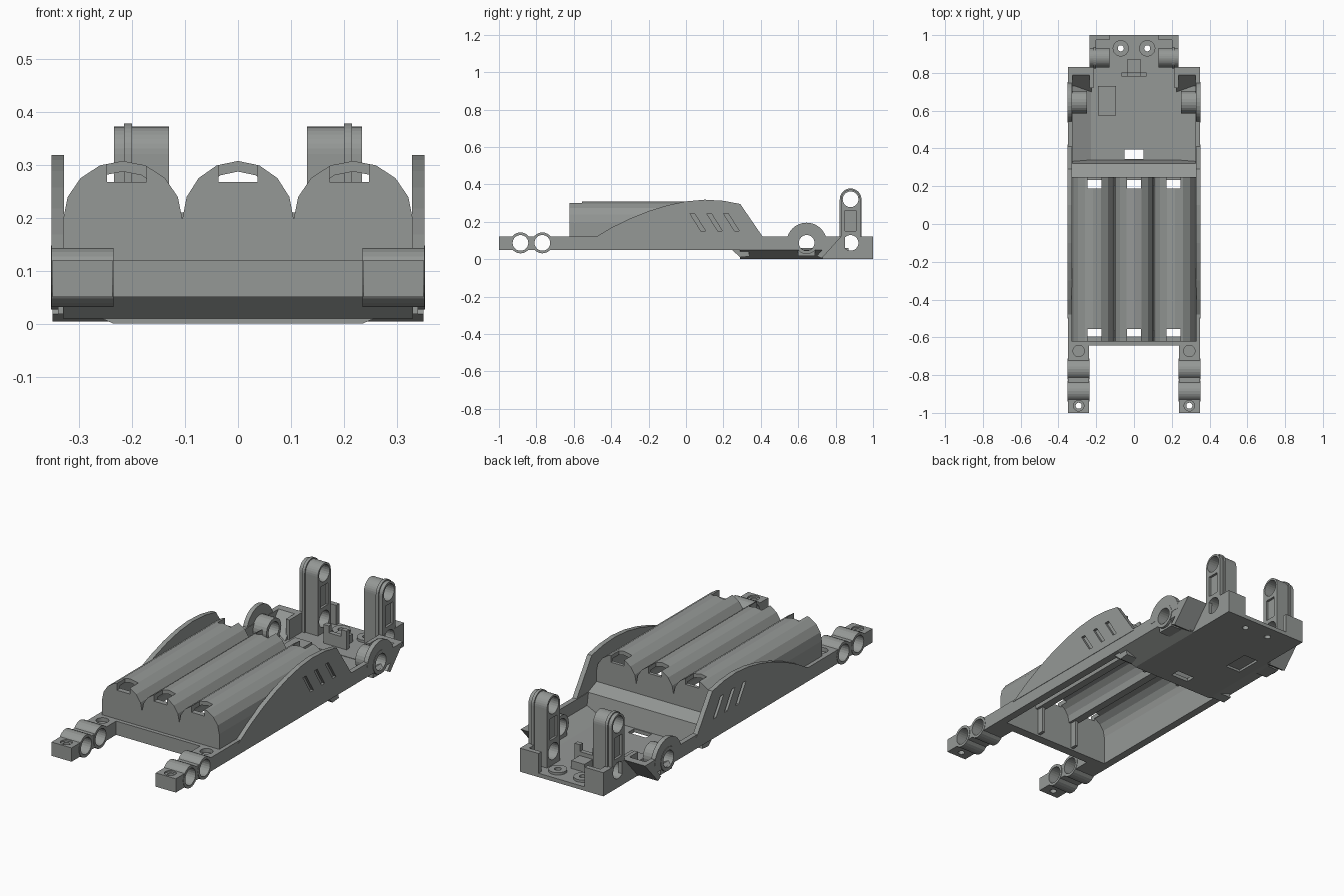
import bpy, bmesh, math
from mathutils import Vector

cube = bpy.data.objects.get("Cube")
if cube:
    bpy.data.objects.remove(cube, do_unlink=True)

grey = bpy.data.materials.new("matte grey")
grey.use_nodes = True
COLOR = (0.30, 0.315, 0.305, 1)
grey.diffuse_color = COLOR
next(n for n in grey.node_tree.nodes if n.type == 'BSDF_PRINCIPLED').inputs["Base Color"].default_value = COLOR

PLACE = {
    'x': lambda p, d: Vector((d, p[0], p[1])),
    'y': lambda p, d: Vector((p[0], d, p[1])),
    'z': lambda p, d: Vector((p[0], p[1], d)),
}


def prism(name, axis, profile, a, b):
    """Extrude a flat outline along an axis from a to b."""
    bm = bmesh.new()
    face = bm.faces.new([bm.verts.new(PLACE[axis](p, a)) for p in profile])
    out = bmesh.ops.extrude_face_region(bm, geom=[face])
    shift = PLACE[axis]((0, 0), b - a)
    bmesh.ops.translate(bm, vec=shift, verts=[v for v in out["geom"] if isinstance(v, bmesh.types.BMVert)])
    bmesh.ops.recalc_face_normals(bm, faces=bm.faces)
    mesh = bpy.data.meshes.new(name)
    bm.to_mesh(mesh)
    bm.free()
    mesh.materials.append(grey)
    ob = bpy.data.objects.new(name, mesh)
    bpy.context.collection.objects.link(ob)
    return ob


def box(name, x0, x1, y0, y1, z0, z1):
    return prism(name, 'z', [(x0, y0), (x1, y0), (x1, y1), (x0, y1)], z0, z1)


def arc(u, v, r, start=0, end=360, n=24, rv=None):
    steps = n if end - start == 360 else n + 1
    angles = [math.radians(start + (end - start) * i / n) for i in range(steps)]
    return [(u + r * math.cos(t), v + (rv or r) * math.sin(t)) for t in angles]


def combine(target, parts, operation):
    """Merge or cut parts, then drop them."""
    for part in parts:
        mod = target.modifiers.new("combine", 'BOOLEAN')
        mod.operation, mod.solver, mod.object = operation, 'EXACT', part
        part.hide_render = True
        bpy.context.view_layer.objects.active = target
        bpy.ops.object.modifier_apply(modifier=mod.name)
        bpy.data.objects.remove(part, do_unlink=True)
    return target


def add(target, *parts):
    return combine(target, parts, 'UNION')


def cut(target, *parts):
    return combine(target, parts, 'DIFFERENCE')


AXLE = 0.087    # height of all lower bores
BORE = 0.042
RING = 0.056
WALL = 0.02

# Three-bay battery cover: thin scalloped shell with end walls
BAYS = [(0.2175, 0.1125), (0, 0.105), (-0.2175, 0.1125)]
outer, inner = [(0.33, 0.05)], [(0.31, 0.05)]
for cx, r in BAYS:
    outer += arc(cx, 0.197, r, 0, 180, 8, 0.11)[(0 if cx > 0 else 1):]
    inner += arc(cx, 0.197, r - WALL, 0, 180, 8, 0.09)
outer.append((-0.33, 0.05))
inner.append((-0.31, 0.05))


def notches(y0, y1):
    return [box("notch", cx - 0.037, cx + 0.037, y0, y1, 0.267, 0.4) for cx in (-0.21, 0, 0.21)]


shell = prism("battery_cover", 'y', outer + inner[::-1], -0.61, 0.24)
cut(shell, *notches(-0.65, -0.555), *notches(0.188, 0.3))
cut(prism("cover_front_wall", 'y', outer, -0.622, -0.595), *notches(-0.65, -0.5))
cut(prism("cover_rear_wall", 'y', outer, 0.233, 0.25), *notches(0.2, 0.3))
for x in (-0.105, 0.105):
    box("bay_rib", x - 0.008, x + 0.008, -0.6, -0.56, 0.06, 0.21)
    box("bay_rib", x - 0.008, x + 0.008, 0.2, 0.24, 0.06, 0.21)

# Cross bars closing the frame
box("front_bar", -0.35, 0.35, -0.642, -0.615, 0.05, 0.12)
prism("rear_step", 'x', [(0.245, 0.05), (0.245, 0.15), (0.32, 0.12), (0.34, 0.015), (0.29, 0.01)], -0.33, 0.33)

# Rear floor pan with sloping sides
pan = [(-0.235, 0), (0.235, 0), (0.35, 0.05), (0.33, 0.06),
       (0.228, 0.018), (-0.228, 0.018), (-0.33, 0.06), (-0.35, 0.05)]
floor = prism("floor_pan", 'y', pan, 0.29, 0.73)
cut(floor, box("window", -0.05, 0.05, 0.345, 0.395, -0.1, 0.1),
    box("switch_pocket", -0.185, -0.1, 0.58, 0.725, -0.1, 0.012))
box("switch_cover", -0.19, -0.095, 0.575, 0.73, 0.012, 0.035)

# Rear deck with screw bosses
deck = box("rear_deck", -0.235, 0.235, 0.72, 1, 0, 0.02)
for x in (-0.07, 0.07):
    add(deck, prism("screw_boss", 'z', arc(x, 0.93, 0.043), 0.01, 0.032))
for x in (-0.07, 0.07):
    cut(deck, prism("screw_hole", 'z', arc(x, 0.93, 0.016), -0.1, 0.1))

# Centre clip
box("clip_plate", -0.065, 0.065, 0.78, 0.803, 0.015, 0.08)
for x in (-0.05, 0.05):
    box("clip_tooth", x - 0.015, x + 0.015, 0.78, 0.803, 0.08, 0.115)
box("clip_block", -0.037, 0.037, 0.8, 0.87, 0.015, 0.06)

FENDER = [(-0.5, 0.11), (-0.48, 0.12), (-0.4, 0.168), (-0.3, 0.217), (-0.2, 0.257), (-0.1, 0.288),
          (0, 0.309), (0.1, 0.318), (0.2, 0.312), (0.29, 0.295), (0.41, 0.12), (0.42, 0.11)]


def span(s, lo, hi):
    """Range across x, mirrored for the side s."""
    return sorted((s * lo, s * hi))


for s, side in ((1, "left"), (-1, "right")):
    def bar(name, lo, hi, *yz):
        return box(name, *span(s, lo, hi), *yz)

    def plate(name, lo, hi, profile):
        return prism(name, 'x', profile, *span(s, lo, hi))

    def bore(y, z, r=BORE):
        return plate("bore", 0.1, 0.4, arc(y, z, r))

    # Front arm with two cross tubes and screw holes
    arm = bar(side + "_front_arm", 0.237, 0.35, -1, -0.63, 0.05, 0.12)
    for y in (-0.885, -0.768):
        add(arm, plate("tube", 0.235, 0.352, arc(y, AXLE, RING)))
    cut(arm, bore(-0.885, AXLE), bore(-0.768, AXLE),
        prism("hole", 'z', arc(s * 0.293, -0.962, 0.016), 0, 0.2),
        prism("counterbore", 'z', arc(s * 0.293, -0.962, 0.028), 0.112, 0.2),
        prism("recess", 'z', arc(s * 0.293, -0.672, 0.03), 0.1, 0.2))

    # Side rail with fender and vent slots
    rail = plate(side + "_side_rail", 0.325, 0.35,
                 [(-0.63, 0.05), (0.76, 0.05), (0.83, 0.12), (-0.63, 0.12)])
    add(rail, plate("fender", 0.328, 0.352, FENDER))
    for y in (0.02, 0.11, 0.2):
        slot = [(y, 0.245), (y + 0.025, 0.245), (y + 0.085, 0.15), (y + 0.06, 0.15)]
        cut(rail, plate("slot", 0.338, 0.4, slot))

    # Rear axle mount: round arch plate and bearing tube
    add(rail, plate("arch", 0.328, 0.351, arc(0.645, AXLE, 0.108, 0, 180, 16)),
        plate("bearing", 0.25, 0.353, arc(0.645, AXLE, 0.06)))
    cut(rail, bore(0.645, AXLE))
    cut(bar(side + "_axle_support", 0.25, 0.34, 0.6, 0.69, 0.018, 0.07), bore(0.645, AXLE, 0.05))

    # Sloping corner behind the axle
    plate(side + "_corner_slope", 0.225, 0.35, [(0.7, 0.018), (0.725, 0.004), (0.83, 0.12), (0.79, 0.12)])
    bar(side + "_corner_wall", 0.215, 0.235, 0.72, 0.85, 0.01, 0.12)

    # Rear corner block and upright post, bored together
    post = bar(side + "_rear_post", 0.2, 0.235, 0.825, 1, 0.005, 0.12)
    upright = arc(0.88, 0.32, 0.052, 0, 180, 16) + [(0.828, 0.01), (0.932, 0.01)]
    flange = arc(0.88, 0.32, 0.058, 0, 180, 16) + [(0.822, 0.02), (0.938, 0.02)]
    add(post, bar("end_block", 0.13, 0.235, 0.975, 1, 0.005, 0.12),
        plate("upright", 0.13, 0.2345, upright), plate("flange", 0.2, 0.215, flange))
    pocket = [(0.85, 0.15), (0.91, 0.15), (0.91, 0.26), (0.85, 0.26)]
    cut(post, bore(0.88, 0.32), bore(0.88, AXLE),
        plate("pocket", 0.222, 0.3, pocket), plate("pocket", 0.1, 0.142, pocket))
